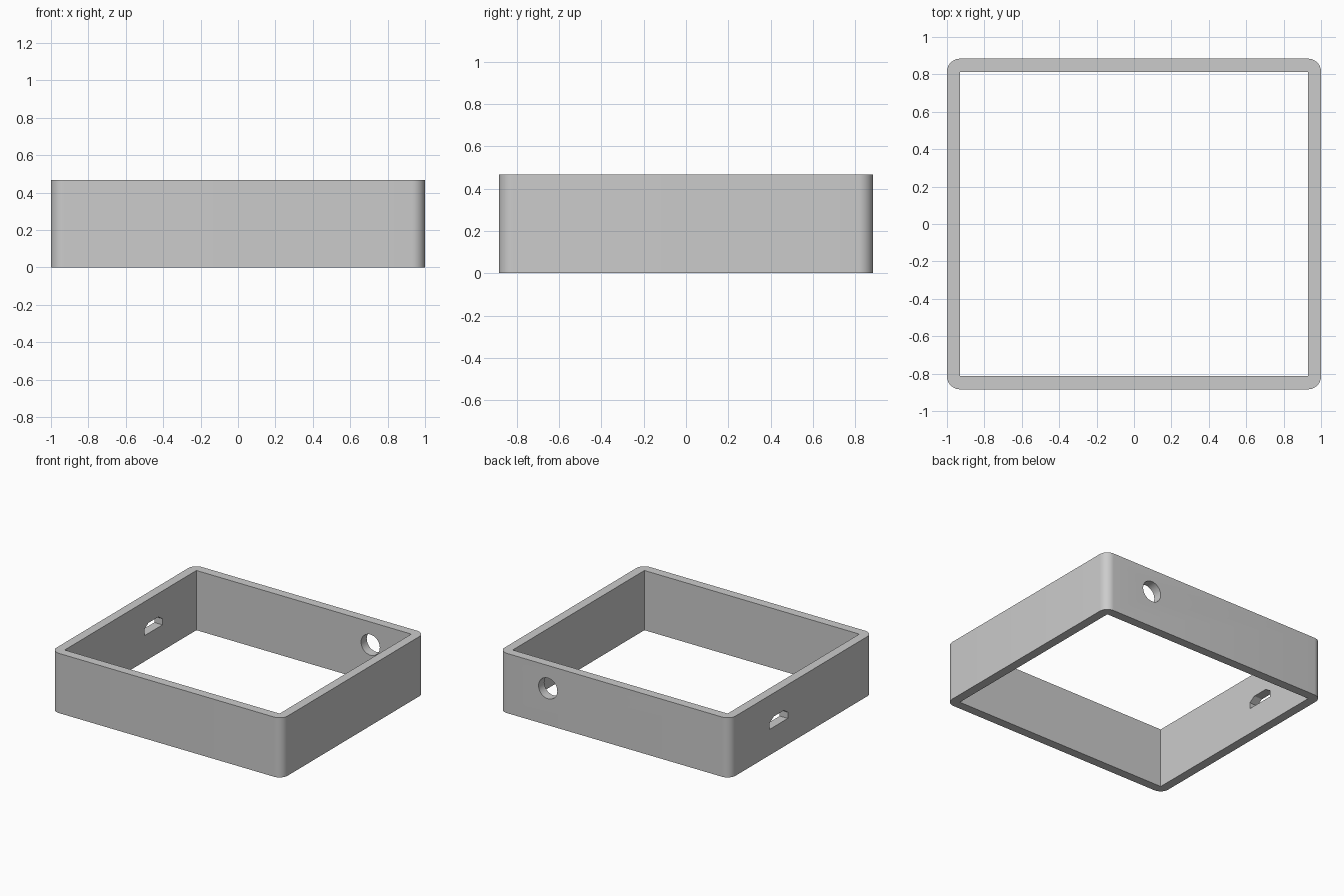
import bpy, bmesh, math
from mathutils import Matrix, Vector

cube = bpy.data.objects.get("Cube")
if cube:
    bpy.data.objects.remove(cube, do_unlink=True)

HALF_X, HALF_Y, HEIGHT, WALL = 1.0, 0.884, 0.467, 0.07

grey = bpy.data.materials.new("plain grey")
grey.use_nodes = True
colour = (0.6, 0.6, 0.6, 1)
grey.diffuse_color = colour
grey.node_tree.nodes["Principled BSDF"].inputs["Base Color"].default_value = colour


def make_object(name, bm):
    bmesh.ops.recalc_face_normals(bm, faces=bm.faces)
    mesh = bpy.data.meshes.new(name)
    bm.to_mesh(mesh)
    bm.free()
    mesh.materials.append(grey)
    obj = bpy.data.objects.new(name, mesh)
    bpy.context.collection.objects.link(obj)
    return obj


def prism(name, points, direction):
    """Extrude a closed outline along a direction."""
    bm = bmesh.new()
    face = bm.faces.new([bm.verts.new(p) for p in points])
    extruded = bmesh.ops.extrude_face_region(bm, geom=[face])
    moved = [v for v in extruded["geom"] if isinstance(v, bmesh.types.BMVert)]
    bmesh.ops.translate(bm, verts=moved, vec=Vector(direction))
    return make_object(name, bm)


def rectangle(hx, hy, z):
    return [(-hx, -hy, z), (hx, -hy, z), (hx, hy, z), (-hx, hy, z)]


# Outer block with rounded upright corners
frame = prism("frame", rectangle(HALF_X, HALF_Y, 0), (0, 0, HEIGHT))
bm = bmesh.new()
bm.from_mesh(frame.data)
uprights = [e for e in bm.edges if abs(e.verts[0].co.z - e.verts[1].co.z) > 0.1]
bmesh.ops.bevel(bm, geom=uprights, offset=WALL, segments=10, profile=0.5, affect='EDGES')
bm.to_mesh(frame.data)
bm.free()

# Square-cornered opening through the middle
opening = prism("opening_cutter", rectangle(HALF_X - WALL, HALF_Y - WALL, -0.2), (0, 0, 1))

# Round cable hole in the back wall
bm = bmesh.new()
place = Matrix.Translation((0.576, HALF_Y, 0.288)) @ Matrix.Rotation(math.pi / 2, 4, 'X')
bmesh.ops.create_cone(bm, cap_ends=True, segments=40, radius1=0.081, radius2=0.081,
                      depth=0.4, matrix=place)
hole = make_object("round_hole_cutter", bm)

# Socket slot with chamfered top corners in the side wall
slot_y, half_w, chamfer = 0.282, 0.112, 0.05
outline = [(-half_w, 0.202), (half_w, 0.202), (half_w, 0.25),
           (half_w - chamfer, 0.283), (chamfer - half_w, 0.283), (-half_w, 0.25)]
slot = prism("slot_cutter", [(-HALF_X - 0.2, slot_y + y, z) for y, z in outline], (0.4, 0, 0))

# Cut the openings and keep the finished mesh
for cutter in (opening, hole, slot):
    cutter.hide_render = True
    cut = frame.modifiers.new(cutter.name, 'BOOLEAN')
    cut.operation = 'DIFFERENCE'
    cut.solver = 'EXACT'
    cut.object = cutter
bpy.context.view_layer.update()
evaluated = frame.evaluated_get(bpy.context.evaluated_depsgraph_get())
finished = bpy.data.meshes.new_from_object(evaluated)
frame.modifiers.clear()
frame.data = finished
for cutter in (opening, hole, slot):
    bpy.data.objects.remove(cutter, do_unlink=True)

# Smooth corners and hole, sharp rims
bpy.ops.object.select_all(action='DESELECT')
frame.select_set(True)
bpy.context.view_layer.objects.active = frame
bpy.ops.object.shade_smooth_by_angle(angle=math.radians(25))
